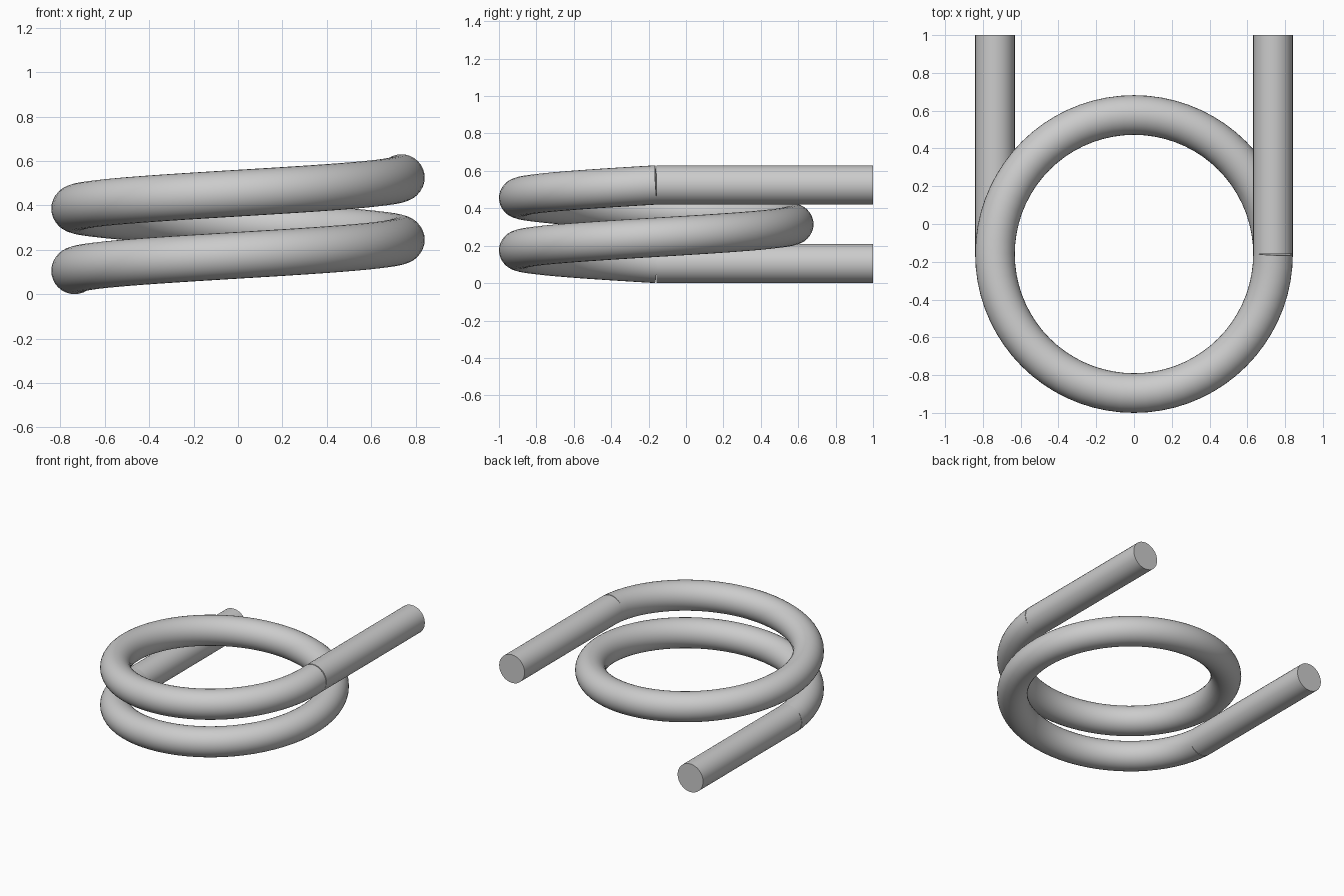
import bpy
import math

cube = bpy.data.objects.get("Cube")
if cube:
    bpy.data.objects.remove(cube, do_unlink=True)

TUBE_R = 0.105      # tube radius
COIL_R = 0.736      # coil centreline radius
COIL_Y = -0.159     # coil centre
Z_LOW, Z_HIGH = 0.105, 0.525
TURNS = 1.5
STEPS = 108

# Single grey metal
metal = bpy.data.materials.new("grey metal")
metal.use_nodes = True
grey = (0.6, 0.6, 0.6, 1.0)
metal.diffuse_color = grey
metal.node_tree.nodes["Principled BSDF"].inputs["Base Color"].default_value = grey


def tube(name, points):
    """Round capped bar swept along a path, converted to a smooth mesh."""
    curve = bpy.data.curves.new(name, "CURVE")
    curve.dimensions = "3D"
    curve.twist_mode = "Z_UP"
    curve.fill_mode = "FULL"
    curve.bevel_depth = TUBE_R
    curve.bevel_resolution = 14
    curve.use_fill_caps = True
    spline = curve.splines.new("POLY")
    spline.points.add(len(points) - 1)
    for p, co in zip(spline.points, points):
        p.co = (*co, 1.0)
    curve.materials.append(metal)
    obj = bpy.data.objects.new(name, curve)
    bpy.context.collection.objects.link(obj)
    bpy.ops.object.select_all(action="DESELECT")
    obj.select_set(True)
    bpy.context.view_layer.objects.active = obj
    bpy.ops.object.convert(target="MESH")
    bpy.ops.object.shade_smooth_by_angle(angle=math.radians(35))


# Rising coil, one and a half turns from the right side to the left side
coil = []
for i in range(STEPS + 1):
    t = i / STEPS
    a = math.pi + t * TURNS * 2 * math.pi
    coil.append((COIL_R * math.cos(a), COIL_Y + COIL_R * math.sin(a),
                 Z_LOW + t * (Z_HIGH - Z_LOW)))
tube("coil", coil)

# Straight legs running to the back
for name, x, z in (("lower_right_leg", -COIL_R, Z_LOW), ("upper_left_leg", COIL_R, Z_HIGH)):
    tube(name, [(x, COIL_Y, z), (x, 1.0, z)])
